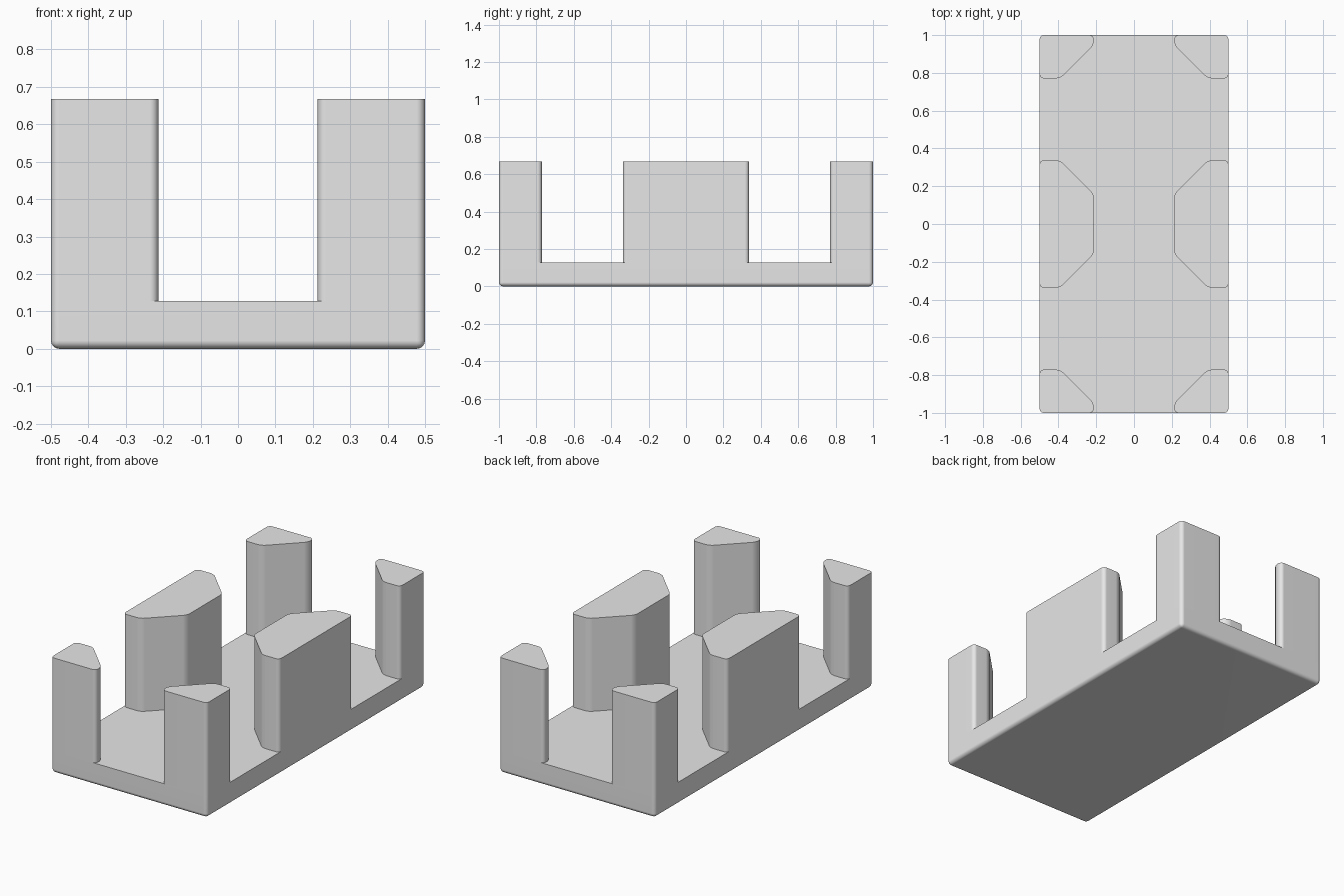
import bpy, bmesh

HALF_X, HALF_Y = 0.5, 1.0
FLOOR, TOP = 0.128, 0.668
ROUND = 0.022

cube = bpy.data.objects.get("Cube")
if cube:
    bpy.data.objects.remove(cube, do_unlink=True)

grey = bpy.data.materials.new("plain grey")
grey.use_nodes = True
colour = (0.8, 0.8, 0.8, 1)
grey.diffuse_color = colour
grey.node_tree.nodes["Principled BSDF"].inputs["Base Color"].default_value = colour


def rounded_prism(name, outline, z0, z1, round_bottom=False):
    """Extrude an outline upwards and round its upright edges."""
    bm = bmesh.new()
    face = bm.faces.new([bm.verts.new((x, y, z0)) for x, y in outline])
    ext = bmesh.ops.extrude_face_region(bm, geom=[face], use_keep_orig=True)
    for v in ext["geom"]:
        if isinstance(v, bmesh.types.BMVert):
            v.co.z = z1
    bmesh.ops.recalc_face_normals(bm, faces=bm.faces)
    edges = []
    for e in bm.edges:
        a, b = (v.co.z for v in e.verts)
        if a != b or (round_bottom and max(a, b) < z0 + 0.001):
            edges.append(e)
    bmesh.ops.bevel(bm, geom=edges, offset=ROUND, offset_type='OFFSET',
                    segments=4, profile=0.5, affect='EDGES', clamp_overlap=True)
    bmesh.ops.recalc_face_normals(bm, faces=bm.faces)
    mesh = bpy.data.meshes.new(name)
    bm.to_mesh(mesh)
    bm.free()
    mesh.materials.append(grey)
    obj = bpy.data.objects.new(name, mesh)
    bpy.context.collection.objects.link(obj)
    bpy.ops.object.select_all(action='DESELECT')
    obj.select_set(True)
    bpy.context.view_layer.objects.active = obj
    bpy.ops.object.shade_smooth_by_angle(angle=0.7)
    # Keep the large faces flat next to the rounded edges
    normals = obj.modifiers.new("flat faces", 'WEIGHTED_NORMAL')
    normals.keep_sharp = True
    return obj


# Base plate
rounded_prism("base_plate",
              [(-HALF_X, -HALF_Y), (HALF_X, -HALF_Y), (HALF_X, HALF_Y), (-HALF_X, HALF_Y)],
              0, FLOOR, round_bottom=True)

# Post outlines on the left side
INNER, SHOULDER = 0.213, 0.39
corner = [(HALF_X, HALF_Y), (INNER, HALF_Y), (INNER, 0.948),
          (SHOULDER, 0.771), (HALF_X, 0.771)]
half = [(HALF_X, 0.337), (SHOULDER, 0.337), (INNER, 0.16)]
middle = half + [(x, -y) for x, y in reversed(half)]

# Mirrored posts
for side, sx in (("left", 1), ("right", -1)):
    rounded_prism(f"middle_post_{side}", [(sx * x, y) for x, y in middle], FLOOR, TOP)
    for end, sy in (("front", -1), ("back", 1)):
        rounded_prism(f"{end}_post_{side}", [(sx * x, sy * y) for x, y in corner], FLOOR, TOP)
